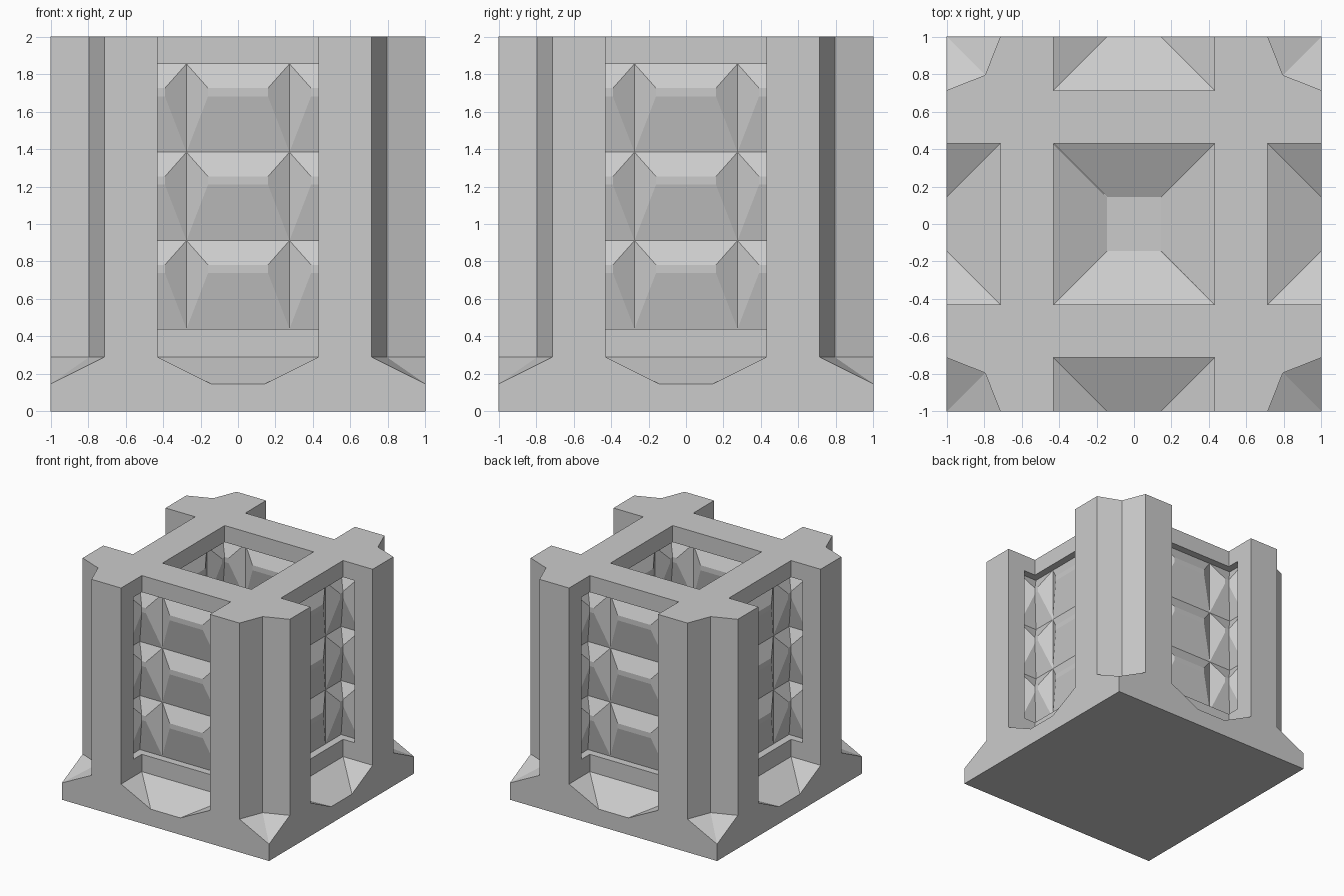
import bpy, bmesh, math
from mathutils import Matrix

if "Cube" in bpy.data.objects:
    bpy.data.objects.remove(bpy.data.objects["Cube"])

A, B, C, K = 0.143, 0.429, 0.714, 0.795      # plan grid lines
FLOOR, RIM = 0.147, 0.289                    # pit floor / pit rim heights
Z0, Z1, ZT = 0.44, 1.855, 2.0                # relief panel bottom / top, total top
E, D = 0.825, 0.064                          # relief half-length, relief depth


def hull(bm, pts):
    """Add a convex solid around the given points."""
    vs = [bm.verts.new(p) for p in pts]
    bmesh.ops.convex_hull(bm, input=vs)


def box(bm, x0, x1, y0, y1, z0, z1):
    hull(bm, [(x, y, z) for x in (x0, x1) for y in (y0, y1) for z in (z0, z1)])


def prism(bm, plan, z0, z1):
    hull(bm, [(x, y, z) for x, y in plan for z in (z0, z1)])


def finish(name, bm, fourfold=True):
    """Repeat around z four times, tidy coplanar faces and make an object."""
    if fourfold:
        src = bm.verts[:] + bm.edges[:] + bm.faces[:]
        for i in range(1, 4):
            d = bmesh.ops.duplicate(bm, geom=src)
            vs = [g for g in d["geom"] if isinstance(g, bmesh.types.BMVert)]
            bmesh.ops.rotate(bm, verts=vs, cent=(0, 0, 0),
                             matrix=Matrix.Rotation(i * math.pi / 2, 3, 'Z'))
    bmesh.ops.recalc_face_normals(bm, faces=bm.faces[:])
    bmesh.ops.dissolve_limit(bm, angle_limit=0.01, verts=bm.verts[:], edges=bm.edges[:])
    me = bpy.data.meshes.new(name)
    bm.to_mesh(me)
    bm.free()
    ob = bpy.data.objects.new(name, me)
    bpy.context.collection.objects.link(ob)
    return ob


# base slab
bm = bmesh.new()
box(bm, -1, 1, -1, 1, 0, FLOOR)
finish("base_slab", bm, False)

# sloped sides of the centre pit, the four edge pits and the corner pits
bm = bmesh.new()
hull(bm, [(s * w, -y, z) for s in (-1, 1)
          for w, y, z in ((B, B, RIM), (A, A, FLOOR), (B, B, FLOOR))])
hull(bm, [(s * w, y, z) for s in (-1, 1)
          for w, y, z in ((B, -C, RIM), (A, -1, FLOOR), (B, -C, FLOOR))])
for s in (-1, 1):
    hull(bm, [(s * B, -C, RIM), (s * B, -1, RIM), (s * A, -1, FLOOR),
              (s * B, -C, FLOOR), (s * B, -1, FLOOR)])
for p in ((C, -1), (1, -C)):
    hull(bm, [(p[0], p[1], RIM), (K, -K, RIM), (1, -1, FLOOR),
              (p[0], p[1], FLOOR), (K, -K, FLOOR)])
finish("pit_slopes", bm)

# crossing beams above and below the relief, plus the pillar ends
bm = bmesh.new()
for z0, z1 in ((FLOOR, Z0), (Z1, ZT)):
    box(bm, -1, 1, -C, -B, z0, z1)
for s in (-1, 1):
    box(bm, s * E, s * 1, -C, -B, Z0, Z1)
finish("frame_beams", bm)

# notched corner posts
bm = bmesh.new()
prism(bm, [(C, -C), (1, -C), (K, -K)], FLOOR, ZT)
prism(bm, [(C, -C), (C, -1), (K, -K)], FLOOR, ZT)
finish("corner_posts", bm)

# wall panels: flat core with 3 x 3 bevelled bosses on both faces
bm = bmesh.new()
box(bm, -E, E, -C + D, -B - D, Z0, Z1)
cw, ch = 2 * E / 3, (Z1 - Z0) / 3
for face, base in ((-C, -C + D), (-B, -B - D)):
    for i in range(3):
        for j in range(3):
            x, z = -E + i * cw, Z0 + j * ch
            hull(bm, [(px, base, pz) for px in (x, x + cw) for pz in (z, z + ch)] +
                     [(px, face, pz) for px in (x + 0.115, x + cw - 0.115)
                      for pz in (z + 0.298, z + 0.342)])
finish("relief_panels", bm)
